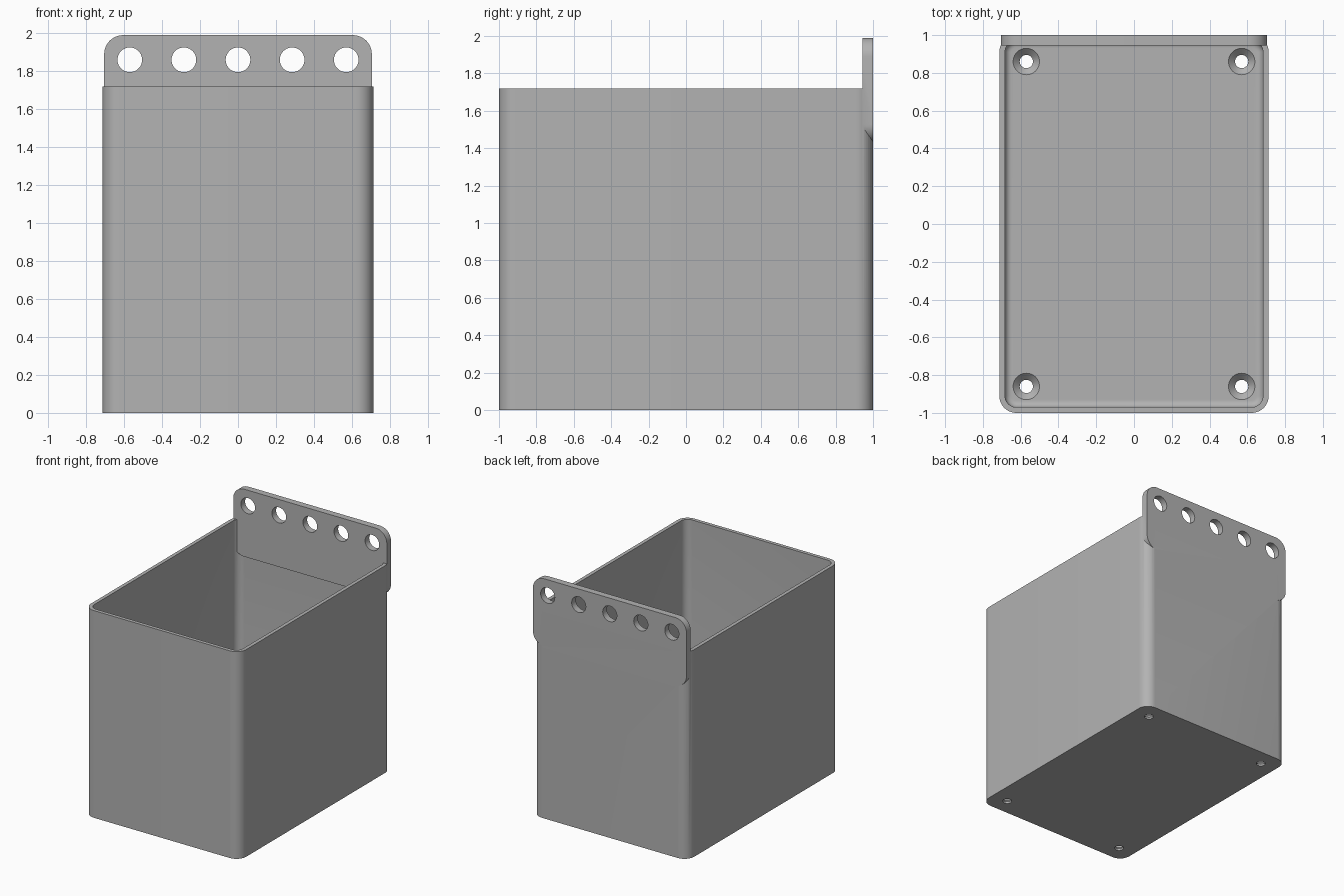
import bpy, bmesh
from math import sin, cos, pi, radians
from mathutils import Matrix

if "Cube" in bpy.data.objects:
    bpy.data.objects.remove(bpy.data.objects["Cube"])

HALF_W, HALF_D, HEIGHT = 0.713, 1.0, 1.72
WALL, FLOOR, FILLET, CORNER = 0.03, 0.05, 0.035, 0.09

grey = bpy.data.materials.new("plain grey")
grey.use_nodes = True
colour = (0.45, 0.45, 0.45, 1)
grey.diffuse_color = colour
grey.node_tree.nodes["Principled BSDF"].inputs["Base Color"].default_value = colour


def rounded_rect(hx, hy, r, steps=10):
    """Counter-clockwise outline of a rounded rectangle."""
    points = []
    for i, (sx, sy) in enumerate([(1, 1), (-1, 1), (-1, -1), (1, -1)]):
        for k in range(steps + 1):
            a = (i + k / steps) * pi / 2
            points.append((sx * (hx - r) + r * cos(a), sy * (hy - r) + r * sin(a)))
    return points


def circle(r, steps=40):
    return [(r * cos(2 * pi * k / steps), r * sin(2 * pi * k / steps)) for k in range(steps)]


def loft(name, sections, matrix=Matrix()):
    """Closed solid through a list of (outline, height) sections."""
    bm = bmesh.new()
    rings = [[bm.verts.new((x, y, z)) for x, y in outline] for outline, z in sections]
    for a, b in zip(rings, rings[1:]):
        for i in range(len(a)):
            j = (i + 1) % len(a)
            bm.faces.new((a[i], a[j], b[j], b[i]))
    bm.faces.new(rings[0][::-1])
    bm.faces.new(rings[-1])
    bm.transform(matrix)
    bmesh.ops.recalc_face_normals(bm, faces=bm.faces)
    mesh = bpy.data.meshes.new(name)
    bm.to_mesh(mesh)
    bm.free()
    mesh.materials.append(grey)
    obj = bpy.data.objects.new(name, mesh)
    bpy.context.collection.objects.link(obj)
    return obj


def combine(target, other, operation):
    """Apply a boolean and discard the helper."""
    mod = target.modifiers.new(operation.title(), 'BOOLEAN')
    mod.object, mod.operation, mod.solver = other, operation, 'EXACT'
    bpy.context.view_layer.objects.active = target
    bpy.ops.object.modifier_apply(modifier=mod.name)
    bpy.data.objects.remove(other)


# Open box: outer wall, rim, inner wall and filleted floor
def inner(inset):
    d = WALL + inset
    return rounded_rect(HALF_W - d, HALF_D - d, CORNER - d)


outer = rounded_rect(HALF_W, HALF_D, CORNER)
sections = [(outer, 0), (outer, HEIGHT), (inner(0), HEIGHT)]
for k in range(7):
    a = k / 6 * pi / 2
    sections.append((inner(FILLET * (1 - cos(a))), FLOOR + FILLET * (1 - sin(a))))
box = loft("storage_box", sections)

# Hanging plate along the back, standing upright
PLATE_LOW, PLATE_TOP, PLATE_THICK = 1.43, 1.99, 0.055
upright = Matrix.Rotation(radians(90), 4, 'X')
outline = rounded_rect(0.705, (PLATE_TOP - PLATE_LOW) / 2, 0.1)
plate = loft("hanging_plate", [(outline, 0), (outline, PLATE_THICK)],
             Matrix.Translation((0, HALF_D, (PLATE_TOP + PLATE_LOW) / 2)) @ upright)
combine(box, plate, 'UNION')

# Row of hanging holes
for i in range(-2, 3):
    hole = loft("hanging_hole", [(circle(0.065), -0.1), (circle(0.065), 0.2)],
                Matrix.Translation((i * 0.285, HALF_D, 1.86)) @ upright)
    combine(box, hole, 'DIFFERENCE')

# Countersunk screw holes in the floor corners
for sx in (-1, 1):
    for sy in (-1, 1):
        screw = loft("screw_hole", [(circle(0.035), -0.1), (circle(0.035), FLOOR - 0.035),
                                    (circle(0.07), FLOOR), (circle(0.07), FLOOR + 0.1)],
                     Matrix.Translation((sx * 0.57, sy * 0.86, 0)))
        combine(box, screw, 'DIFFERENCE')

# Smooth rounded corners, crisp edges
bpy.ops.object.select_all(action='DESELECT')
box.select_set(True)
bpy.context.view_layer.objects.active = box
bpy.ops.object.shade_smooth_by_angle(angle=radians(30))
